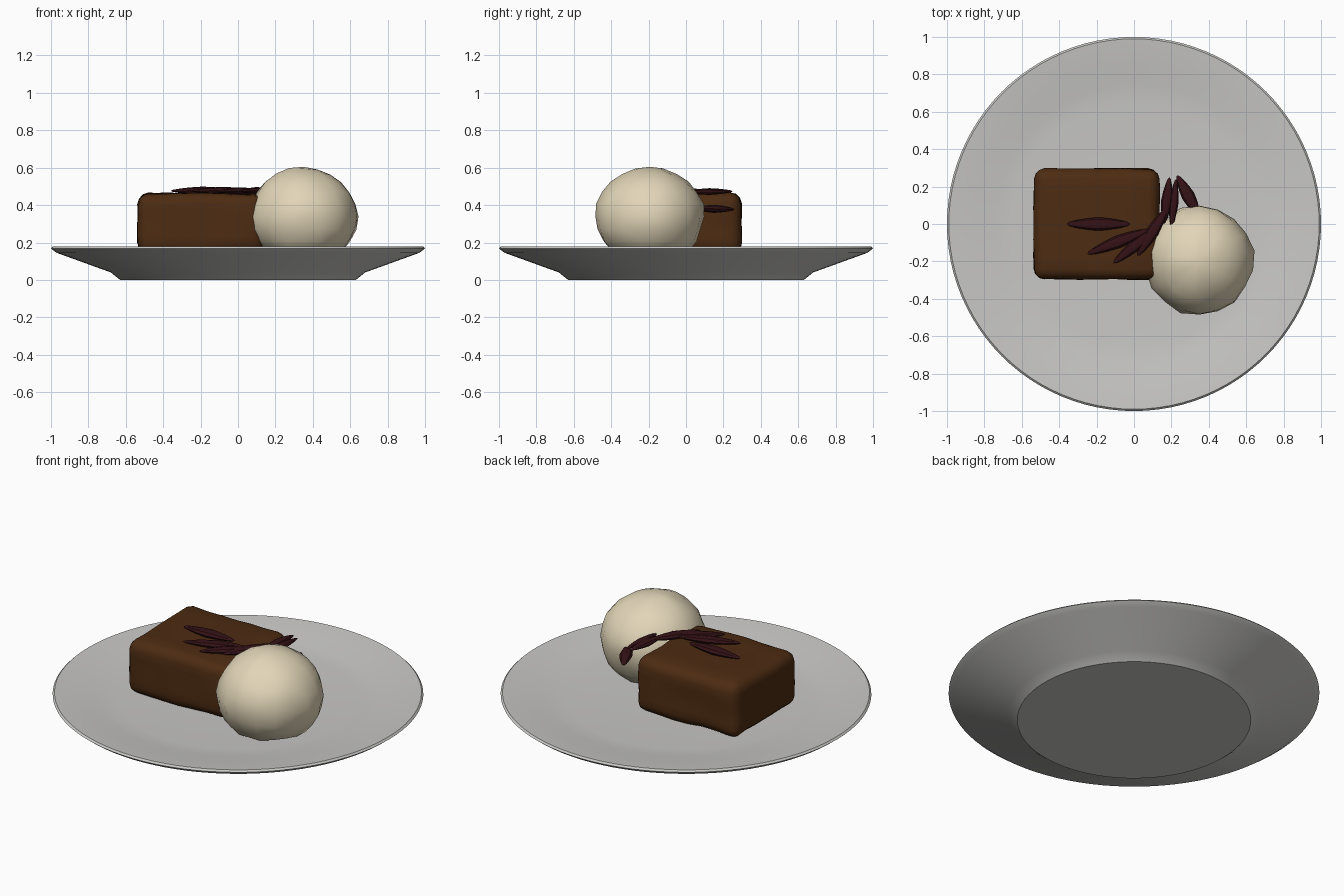
import bpy, bmesh, math
from mathutils import Vector, noise

cube = bpy.data.objects.get("Cube")
if cube:
    bpy.data.objects.remove(cube, do_unlink=True)


def material(name, rgb):
    m = bpy.data.materials.new(name)
    m.use_nodes = True
    m.diffuse_color = (*rgb, 1)
    m.node_tree.nodes["Principled BSDF"].inputs["Base Color"].default_value = (*rgb, 1)
    return m


china = material("pale grey china", (0.58, 0.575, 0.56))
brown = material("chocolate brown", (0.075, 0.025, 0.006))
cream = material("vanilla cream", (0.76, 0.67, 0.48))
maroon = material("dark chocolate", (0.035, 0.006, 0.008))


def finish(bm, name, mat, angle):
    bmesh.ops.recalc_face_normals(bm, faces=bm.faces)
    mesh = bpy.data.meshes.new(name)
    bm.to_mesh(mesh)
    bm.free()
    ob = bpy.data.objects.new(name, mesh)
    bpy.context.collection.objects.link(ob)
    mesh.materials.append(mat)
    bpy.ops.object.select_all(action='DESELECT')
    bpy.context.view_layer.objects.active = ob
    ob.select_set(True)
    bpy.ops.object.shade_smooth_by_angle(angle=math.radians(angle))
    return ob


# Plate: a lathed profile, underside first and then the shallow well
profile = [(0, 0), (0.63, 0), (0.68, 0.04), (0.97, 0.145), (1, 0.168), (0.99, 0.178),
           (0.85, 0.165), (0.75, 0.148), (0.65, 0.14), (0, 0.14)]
bm = bmesh.new()
points = [bm.verts.new((r, 0, z)) for r, z in profile]
edges = [bm.edges.new(pair) for pair in zip(points, points[1:])]
bmesh.ops.spin(bm, geom=points + edges, axis=(0, 0, 1), cent=(0, 0, 0),
               angle=math.tau, steps=96, use_merge=True)
bmesh.ops.remove_doubles(bm, verts=bm.verts, dist=0.0005)
finish(bm, "plate", china, 30)

# Cake: a rounded block with a slightly uneven crust
bm = bmesh.new()
bmesh.ops.create_cube(bm, size=1)
bmesh.ops.scale(bm, vec=(0.67, 0.59, 0.32), verts=bm.verts)
bmesh.ops.bevel(bm, geom=bm.edges[:], offset=0.055, segments=3, profile=0.5, affect='EDGES')
bmesh.ops.subdivide_edges(bm, edges=[e for e in bm.edges if e.calc_length() > 0.15],
                          cuts=5, use_grid_fill=True)
for v in bm.verts:
    v.co += noise.noise_vector(v.co * 7) * 0.009
    v.co += Vector((-0.2, 0, 0.302))
    if v.co.z < 0.2:
        v.co.z = max(v.co.z, 0.138)
finish(bm, "cake_block", brown, 40)

# Ice cream: a lumpy scoop resting on the plate
bm = bmesh.new()
bmesh.ops.create_uvsphere(bm, u_segments=18, v_segments=12, radius=1)
for v in bm.verts:
    lump = 1 + 0.05 * noise.noise(v.co * 2.6 + Vector((3, 1, 5)))
    v.co = Vector((v.co.x * 0.29, v.co.y * 0.292, v.co.z * 0.262)) * lump
    v.co += Vector((0.35, -0.195, 0.338))
    v.co.z = max(v.co.z, 0.135)
finish(bm, "ice_cream_scoop", cream, 35)


# Chocolate shavings: pointed slivers running between two points
def shaving(number, start, end, width):
    a, b = Vector(start), Vector(end)
    turn = (b - a).to_track_quat('Z', 'Y')
    side = turn @ Vector((1, 0, 0))
    bm = bmesh.new()
    bmesh.ops.create_uvsphere(bm, u_segments=8, v_segments=8, radius=1)
    for v in bm.verts:
        taper = 1 - 0.3 * abs(v.co.z)
        local = Vector((v.co.x * taper * width, v.co.y * taper * width,
                        v.co.z * (b - a).length / 2))
        v.co = turn @ local
        v.co.z *= 0.6
        v.co += (a + b) / 2
    finish(bm, f"chocolate_shaving_{number}", maroon, 40)


shavings = [
    ((-0.36, 0.0, 0.475), (-0.02, 0.0, 0.48), 0.036),
    ((-0.25, -0.16, 0.475), (0.08, -0.03, 0.48), 0.034),
    ((-0.11, -0.21, 0.472), (0.12, -0.02, 0.48), 0.032),
    ((0.02, -0.17, 0.475), (0.18, 0.09, 0.478), 0.034),
    ((0.16, 0.0, 0.47), (0.19, 0.25, 0.475), 0.03),
    ((0.2, -0.02, 0.47), (0.225, 0.24, 0.47), 0.025),
    ((0.23, 0.26, 0.375), (0.35, 0.04, 0.385), 0.036),
]
for i, (start, end, width) in enumerate(shavings, 1):
    shaving(i, start, end, width)
